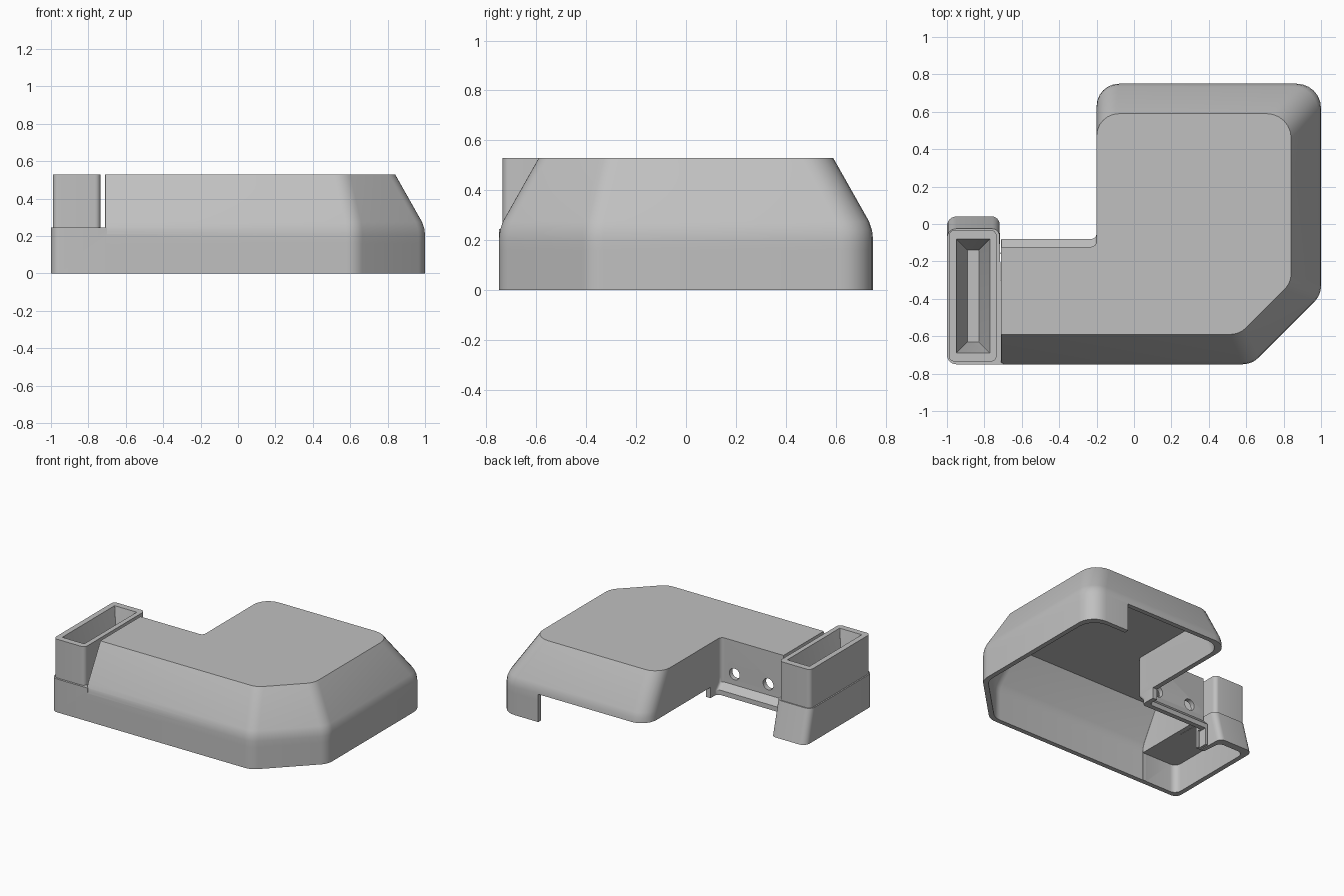
import bpy, bmesh, math
from mathutils import Vector

if "Cube" in bpy.data.objects:
    bpy.data.objects.remove(bpy.data.objects["Cube"])

GREY = (0.53, 0.53, 0.53, 1)
grey = bpy.data.materials.new("plain_grey")
grey.use_nodes = True
grey.diffuse_color = GREY
grey.node_tree.nodes["Principled BSDF"].inputs["Base Color"].default_value = GREY


def rounded(corners, radii, steps=6):
    """Polygon with every corner replaced by an arc."""
    out = []
    for i, (corner, r) in enumerate(zip(corners, radii)):
        p = Vector(corner)
        a = (Vector(corners[i - 1]) - p).normalized()
        b = (Vector(corners[(i + 1) % len(corners)]) - p).normalized()
        half = a.angle(b) / 2
        centre = p + (a + b).normalized() * r / math.sin(half)
        start = p + a * r / math.tan(half) - centre
        end = p + b * r / math.tan(half) - centre
        for k in range(steps + 1):
            # Blend evenly along the arc, then push back out to the radius
            t = k / steps
            sweep = math.pi - 2 * half
            spoke = start * math.sin((1 - t) * sweep) + end * math.sin(t * sweep)
            out.append(centre + spoke.normalized() * r)
    return out


def loft(name, levels):
    """Closed solid through (z, outline) levels."""
    bm = bmesh.new()
    rings = [[bm.verts.new((p.x, p.y, z)) for p in pts] for z, pts in levels]
    for low, high in zip(rings, rings[1:]):
        for i in range(len(low)):
            j = (i + 1) % len(low)
            bm.faces.new((low[i], low[j], high[j], high[i]))
    bm.faces.new(rings[0][::-1])
    bm.faces.new(rings[-1])
    bmesh.ops.recalc_face_normals(bm, faces=bm.faces)
    mesh = bpy.data.meshes.new(name)
    bm.to_mesh(mesh)
    bm.free()
    mesh.materials.append(grey)
    ob = bpy.data.objects.new(name, mesh)
    bpy.context.collection.objects.link(ob)
    return ob


def rect(x0, x1, y0, y1, r=0.002):
    return rounded([(x0, y0), (x1, y0), (x1, y1), (x0, y1)], [r] * 4)


def block(name, x0, x1, y0, y1, z0, z1):
    shape = rect(x0, x1, y0, y1)
    return loft(name, [(z0, shape), (z1, shape)])


def combine(target, other, operation):
    mod = target.modifiers.new("combine", "BOOLEAN")
    mod.operation, mod.object, mod.solver = operation, other, "EXACT"
    bpy.context.view_layer.objects.active = target
    bpy.ops.object.modifier_apply(modifier=mod.name)
    bpy.data.objects.remove(other)


def cover_outline(inset, arm, wall):
    """L-shaped plan: outer sides lean in, the inner corner and arm end stay upright."""
    e = inset + wall
    front, right, back = -0.75 + e, 1 - e, 0.75 - e
    left, end, diag = -0.2 + wall, -0.71 + wall, 1.38 - e * math.sqrt(2)
    corners = [(end, front), (diag + front, front), (right, right - diag), (right, back),
               (left, back), (left, arm - wall), (end, arm - wall)]
    return rounded(corners, [0.004, 0.12, 0.12, 0.13, 0.12, 0.03, 0.004])


def base_outline(back, wall):
    front, left = -0.75 + wall, -1 + wall
    return rounded([(left, front), (-0.7, front), (-0.72 - wall, back - wall), (left, back - wall)],
                   [0.05, 0.002, 0.04, 0.05])


WALL = 0.035
# Cover: skirt, soft bend, sloped sides and flat top
profile = [(0.16, 0, -0.08), (0.205, 0, -0.122), (0.24, 0.004, -0.122), (0.275, 0.016, -0.122)]
cover = loft("cover_shell", [(z, cover_outline(d, a, 0)) for z, d, a in
                             [(0, 0, -0.08)] + profile + [(0.53, 0.16, -0.122)]])
hollow = loft("cover_hollow", [(z, cover_outline(d, a, WALL)) for z, d, a in
                               [(-0.1, 0, -0.08)] + profile + [(0.495, 0.14, -0.122)]])

# Base under the socket, flaring out at the back
base = loft("socket_base", [(0, base_outline(0.04, 0)), (0.245, base_outline(-0.025, 0))])
base_hollow = loft("base_hollow", [(-0.1, base_outline(0.04, WALL)), (0.21, base_outline(-0.015, WALL))])
combine(cover, base, "UNION")
combine(cover, hollow, "DIFFERENCE")
combine(cover, base_hollow, "DIFFERENCE")
# Clear the passage between the arm and the socket base
combine(cover, block("passage", -0.8, -0.6, -0.712, -0.16, -0.1, 0.208), "DIFFERENCE")

# Openings along the lower edge of the back and inner walls
combine(cover, block("back_opening", -0.3, 0.68, 0.0, 0.9, -0.1, 0.205), "DIFFERENCE")
combine(cover, block("arm_opening", -0.69, -0.1, -0.14, 0.01, -0.1, 0.125), "DIFFERENCE")

# Two screw holes through the arm wall
for x in (-0.31, -0.585):
    bpy.ops.mesh.primitive_cylinder_add(vertices=32, radius=0.042, depth=0.15,
                                        location=(x, -0.13, 0.285), rotation=(math.pi / 2, 0, 0))
    combine(cover, bpy.context.object, "DIFFERENCE")

# Socket with a tapered pocket
outer = rect(-0.99, -0.735, -0.735, -0.033, 0.03)
socket = loft("socket", [(0.235, outer), (0.53, outer)])
pocket = loft("pocket", [(0.26, rect(-0.89, -0.83, -0.63, -0.14)),
                         (0.53, rect(-0.95, -0.77, -0.69, -0.08)),
                         (0.56, rect(-0.95, -0.77, -0.69, -0.08))])
combine(socket, pocket, "DIFFERENCE")

for ob in (cover, socket):
    bpy.ops.object.select_all(action="DESELECT")
    ob.select_set(True)
    bpy.context.view_layer.objects.active = ob
    bpy.ops.object.shade_smooth_by_angle(angle=math.radians(25))
